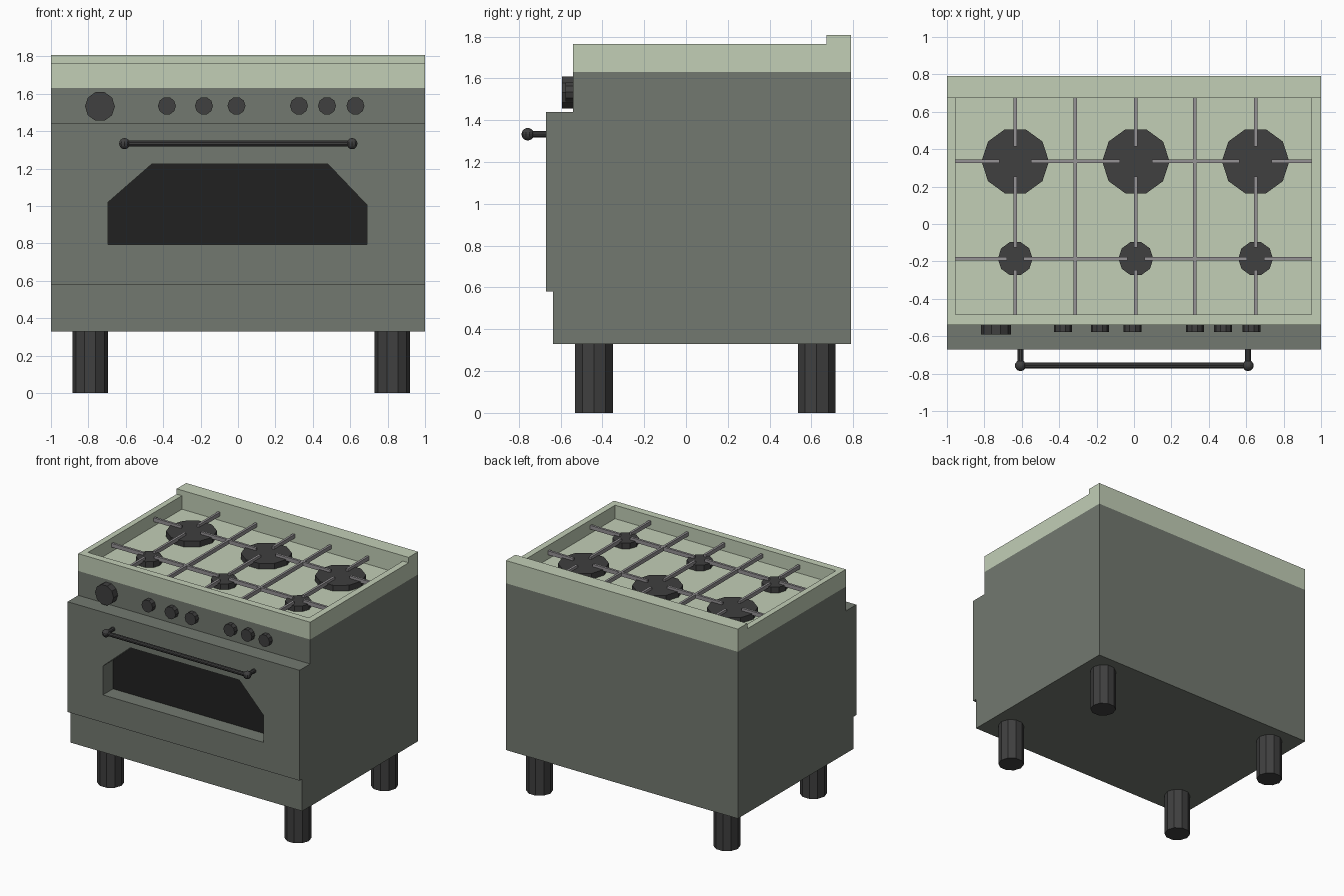
import bpy, bmesh, math
from mathutils import Matrix, Vector

if "Cube" in bpy.data.objects:
    bpy.data.objects.remove(bpy.data.objects["Cube"])


def material(name, rgb):
    m = bpy.data.materials.new(name)
    m.diffuse_color = (*rgb, 1)
    m.use_nodes = True
    m.node_tree.nodes["Principled BSDF"].inputs["Base Color"].default_value = m.diffuse_color
    return m


GREY_GREEN = material("grey_green_enamel", (0.17, 0.19, 0.16))
PALE_GREEN = material("pale_green_enamel", (0.54, 0.62, 0.47))
DARK = material("dark_metal", (0.05, 0.05, 0.05))
BLACK = material("black_glass", (0.015, 0.015, 0.015))
STEEL = material("grate_steel", (0.30, 0.29, 0.30))


def finish(name, bm, mat):
    bmesh.ops.recalc_face_normals(bm, faces=bm.faces)
    me = bpy.data.meshes.new(name)
    bm.to_mesh(me)
    bm.free()
    me.materials.append(mat)
    ob = bpy.data.objects.new(name, me)
    bpy.context.collection.objects.link(ob)
    return ob


def add_box(bm, x, y, z):
    c = [(a[0] + a[1]) / 2 for a in (x, y, z)]
    s = [a[1] - a[0] for a in (x, y, z)]
    bmesh.ops.create_cube(bm, size=1, matrix=Matrix.Translation(c) @ Matrix.Diagonal((*s, 1)))


def box(name, x, y, z, mat):
    bm = bmesh.new()
    add_box(bm, x, y, z)
    return finish(name, bm, mat)


def cylinder(name, p, q, r, mat, sides=10):
    p, q = Vector(p), Vector(q)
    d = q - p
    rot = Vector((0, 0, 1)).rotation_difference(d).to_matrix().to_4x4()
    spin = Matrix.Rotation(math.pi / 2, 4, 'Z')   # corners point along x for upright parts
    bm = bmesh.new()
    bmesh.ops.create_cone(bm, cap_ends=True, segments=sides, radius1=r, radius2=r,
                          depth=d.length, matrix=Matrix.Translation((p + q) / 2) @ rot @ spin)
    return finish(name, bm, mat)


def panel(name, loops, direction, mat):
    """Flat outline with an optional hole, extruded along direction."""
    bm = bmesh.new()
    edges = []
    for loop in loops:
        vs = [bm.verts.new(p) for p in loop]
        edges += [bm.edges.new((vs[i - 1], vs[i])) for i in range(len(vs))]
    bmesh.ops.triangle_fill(bm, use_beauty=True, edges=edges)
    ext = bmesh.ops.extrude_face_region(bm, geom=bm.faces[:], use_keep_orig=True)
    bmesh.ops.translate(bm, vec=direction,
                        verts=[g for g in ext["geom"] if isinstance(g, bmesh.types.BMVert)])
    return finish(name, bm, mat)


def rect_xy(x, y, z):
    return [(x[0], y[0], z), (x[1], y[0], z), (x[1], y[1], z), (x[0], y[1], z)]


BACK, FRONT, DOOR = 0.79, -0.54, -0.67

# Oven body, bottom drawer and door with window opening
box("oven_body", (-1, 1), (FRONT, BACK), (0.33, 1.63), GREY_GREEN)
box("drawer_front", (-1, 1), (-0.637, FRONT), (0.33, 0.58), GREY_GREEN)
window = [(-0.695, 0.795), (-0.695, 1.02), (-0.46, 1.225),
          (0.48, 1.225), (0.69, 1.005), (0.69, 0.795)]
outline = [(-1, 0.58), (-1, 1.44), (1, 1.44), (1, 0.58)]
panel("oven_door", [[(x, DOOR, z) for x, z in loop] for loop in (outline, window)],
      (0, FRONT - DOOR, 0), GREY_GREEN)
panel("window_glass", [[(x, FRONT - 0.006, z) for x, z in window]], (0, 0.006, 0), BLACK)

# Hob: raised rim, sunken floor and back ledge
HX, HY = (-0.955, 0.95), (-0.483, 0.673)
FLOOR = 1.66
panel("hob_rim", [rect_xy((-1, 1), (FRONT, BACK), 1.63), rect_xy(HX, HY, 1.63)],
      (0, 0, 0.135), PALE_GREEN)
box("hob_floor", HX, HY, (1.63, FLOOR), PALE_GREEN)
box("back_ledge", (-1, 1), (HY[1], BACK), (1.765, 1.807), PALE_GREEN)

# Burners
COLS = (-0.635, 0.01, 0.65)
ROWS = ((0.335, 0.18, 0.085, 0.08), (-0.185, 0.093, 0.045, 0.06))  # y, radius, gap x, gap y
for y, r, gx, gy in ROWS:
    for x in COLS:
        cylinder("burner", (x, y, FLOOR), (x, y, 1.705), r, DARK)


# Pan supports: bars broken by a gap over each burner
def split(span, gaps):
    start = span[0]
    for c, g in gaps:
        yield start, c - g
        start = c + g
    yield start, span[1]


bm = bmesh.new()
W, GZ = 0.009, (1.695, 1.725)
for y, r, gx, gy in ROWS:
    for seg in split(HX, [(x, gx) for x in COLS]):
        add_box(bm, seg, (y - W, y + W), GZ)
for x in COLS:
    for seg in split(HY, [(y, gy) for y, r, gx, gy in reversed(ROWS)]):
        add_box(bm, (x - W, x + W), seg, GZ)
for x in (-0.315, 0.325):
    add_box(bm, (x - W, x + W), HY, GZ)
finish("pan_supports", bm, STEEL)

# Control knobs
cylinder("oven_knob", (-0.738, FRONT, 1.532), (-0.738, -0.592, 1.532), 0.08, DARK)
for x in (-0.38, -0.182, -0.008, 0.326, 0.476, 0.628):
    cylinder("burner_knob", (x, FRONT, 1.535), (x, -0.577, 1.535), 0.048, DARK)

# Door handle with ball ends and posts
HYC, HZ, ENDS = -0.757, 1.333, (-0.607, 0.61)
cylinder("handle_bar", (ENDS[0], HYC, HZ), (ENDS[1], HYC, HZ), 0.016, DARK)
for x in ENDS:
    cylinder("handle_post", (x, DOOR, HZ), (x, HYC, HZ), 0.016, DARK)
    bm = bmesh.new()
    bmesh.ops.create_uvsphere(bm, u_segments=10, v_segments=8, radius=0.03,
                              matrix=Matrix.Translation((x, HYC, HZ)))
    finish("handle_ball", bm, DARK)

# Legs
for x in (-0.79, 0.825):
    for y in (-0.44, 0.625):
        cylinder("leg", (x, y, 0), (x, y, 0.33), 0.095, DARK)
